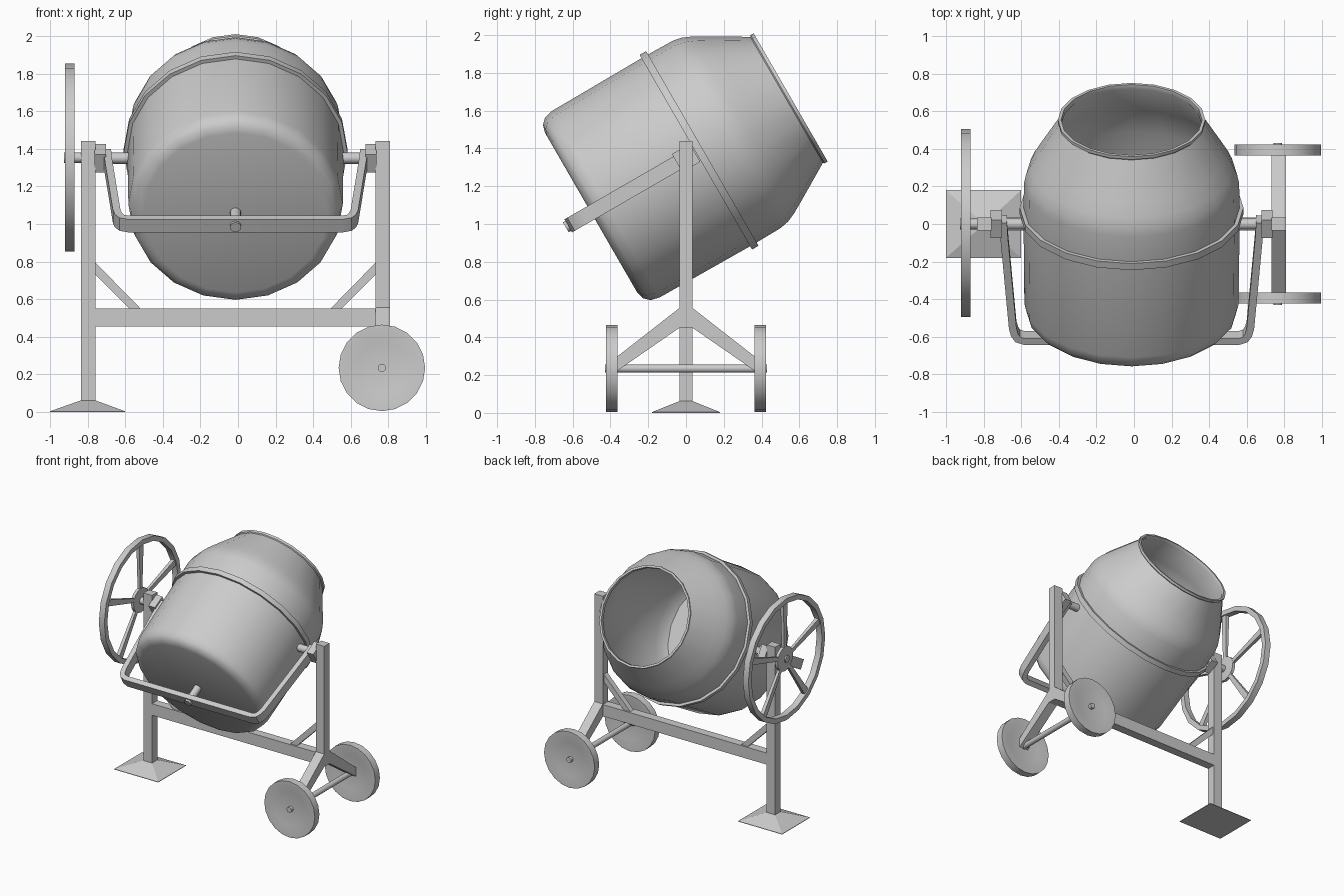
import bpy, bmesh
from math import cos, sin, pi, radians
from mathutils import Matrix, Vector

if "Cube" in bpy.data.objects:
    bpy.data.objects.remove(bpy.data.objects["Cube"])

CX = -0.013            # symmetry plane of the frame
PIVOT = Vector((CX, 0, 1.35))
TILT = Matrix.Translation(PIVOT) @ Matrix.Rotation(radians(-60), 4, 'X')


def finish(name, bm, mat=Matrix(), smooth=None):
    bmesh.ops.remove_doubles(bm, verts=bm.verts, dist=1e-5)
    bmesh.ops.transform(bm, matrix=mat, verts=bm.verts)
    bmesh.ops.recalc_face_normals(bm, faces=bm.faces)
    me = bpy.data.meshes.new(name)
    bm.to_mesh(me)
    bm.free()
    ob = bpy.data.objects.new(name, me)
    bpy.context.collection.objects.link(ob)
    if smooth:
        bpy.ops.object.select_all(action='DESELECT')
        ob.select_set(True)
        bpy.context.view_layer.objects.active = ob
        bpy.ops.object.shade_smooth_by_angle(angle=radians(smooth))
    return ob


def lathe(name, profile, mat, segs=20, smooth=40):
    """Revolve (radius, height) points about local z."""
    bm = bmesh.new()
    rings = [[bm.verts.new((r * cos(2 * pi * i / segs), r * sin(2 * pi * i / segs), h))
              for i in range(segs)] for r, h in profile]
    for a, b, p, q in zip(rings, rings[1:], profile, profile[1:]):
        for i in range(segs):
            j = (i + 1) % segs
            bm.faces.new((a[i], a[j], b[j], b[i]))
    bmesh.ops.dissolve_degenerate(bm, dist=1e-5, edges=bm.edges)
    return finish(name, bm, mat, smooth)


def loft(name, sections, mat=Matrix(), smooth=None):
    """Skin a list of equally sized point loops and cap both ends."""
    bm = bmesh.new()
    rings = [[bm.verts.new(p) for p in s] for s in sections]
    n = len(rings[0])
    for a, b in zip(rings, rings[1:]):
        for i in range(n):
            j = (i + 1) % n
            bm.faces.new((a[i], a[j], b[j], b[i]))
    bm.faces.new(rings[0])
    bm.faces.new(rings[-1])
    return finish(name, bm, mat, smooth)


def rect(x0, x1, y0, y1, z):
    return [(x0, y0, z), (x1, y0, z), (x1, y1, z), (x0, y1, z)]


def box(name, x0, x1, y0, y1, z0, z1, mat=Matrix()):
    return loft(name, [rect(x0, x1, y0, y1, z0), rect(x0, x1, y0, y1, z1)], mat)


def cyl_x(name, x0, x1, r, y, z, segs=12):
    m = Matrix.Translation((0, y, z)) @ Matrix.Rotation(pi / 2, 4, 'Y')
    return lathe(name, [(0, x0), (r, x0), (r, x1), (0, x1)], m, segs)


# Mixing drum: outer wall, rolled rim, inner wall
lathe("drum", [(0, -.58), (.49, -.58), (.53, -.568), (.558, -.54), (.57, -.49), (.575, 0.08),
               (.572, .25), (.562, .30), (.54, .35), (.50, .42), (.385, .615), (.392, .622),
               (.392, .64), (.375, .64), (.372, .615), (.485, .42), (.545, .25), (.555, -.48),
               (.49, -.56), (0, -.56)], TILT)
lathe("drum_band", [(.57, .06), (.595, .06), (.595, .10), (.57, .10)], TILT)
lathe("drum_pin", [(0, -.57), (.03, -.57), (.03, -.735), (0, -.735)], TILT, 12)

# Tilting yoke: flat bar bent into a U round the drum bottom
half = [(.682, .03), (.678, -.06), (.632, -.62), (.622, -.66), (.605, -.687), (.57, -.70)]
path = [Vector(p) for p in half] + [Vector((-x, s)) for x, s in reversed(half)]
sections = []
for i, p in enumerate(path):
    d = (path[min(i + 1, len(path) - 1)] - path[max(i - 1, 0)]).normalized()
    n = Vector((-d.y, d.x)) * .02
    a, b = p + n, p - n
    sections.append([(a.x, -.04, a.y), (b.x, -.04, b.y), (b.x, .04, b.y), (a.x, .04, a.y)])
loft("yoke", sections, TILT, 35)

# Bearings, shafts, posts and braces on both sides
for side, s in (("left", -1), ("right", 1)):
    def span(a, b):
        return sorted((s * a, s * b))
    x0, x1 = span(.69, .75)
    box(side + "_bearing_block", x0, x1, -.055, .055, -.055, .055, TILT)
    x0, x1 = span(.55, .76)
    cyl_x(side + "_drum_shaft", CX + x0, CX + x1, .03, 0, 1.35)
    x0, x1 = span(.745, .822)
    box(side + "_post", CX + x0, CX + x1, -.035, .035, .05 if s < 0 else .45, 1.44)
    brace = [(.75, .80), (.75, .735), (.56, .545), (.50, .545)]
    loft(side + "_brace", [[(CX + s * x, y, z) for x, z in brace] for y in (-.022, .022)])

# Lower crossbar and foot plate
box("crossbar", CX - .75, CX + .75, -.035, .035, .455, .55)
fx = CX - .784
loft("foot_plate", [rect(fx - .203, fx + .197, -.18, .18, 0), rect(fx - .203, fx + .197, -.18, .18, .004),
                    rect(fx - .039, fx + .039, -.035, .035, .062)])

# Wheels on splayed legs with an axle
wx, wz = .765, .235
for side, s in (("front", -1), ("back", 1)):
    leg = [(0, .555), (s * .035, .555), (s * .375, .29), (s * .375, .215), (s * .035, .45), (0, .45)]
    loft(side + "_wheel_leg", [[(x, y, z) for y, z in leg] for x in (CX + .745, CX + .822)])
    m = Matrix.Translation((wx, s * .393, wz)) @ Matrix.Rotation(-s * pi / 2, 4, 'X')
    lathe(side + "_wheel", [(0, -.012), (.06, -.013), (.14, -.019), (.21, -.03), (.23, -.03),
                            (.23, .03), (.21, .03), (.14, .019), (.06, .013), (0, .012)], m)
m = Matrix.Translation((wx, 0, wz)) @ Matrix.Rotation(pi / 2, 4, 'X')
lathe("axle", [(0, -.43), (.022, -.43), (.022, .43), (0, .43)], m, 12)

# Hand wheel: rim, dished hub, shaft and five tapered spokes
hx, hz = -.895, 1.353
hub = Matrix.Translation((hx, .005, hz)) @ Matrix.Rotation(pi / 2, 4, 'Y')
lathe("hand_wheel_rim", [(.46, -.025), (.50, -.025), (.50, .025), (.46, .025), (.46, -.025)], hub)
lathe("hand_wheel_hub", [(0, -.018), (.05, -.018), (.10, -.012), (.10, .012), (.05, .018), (0, .018)], hub, 16)
cyl_x("hand_wheel_shaft", -.925, -.74, .028, 0, hz)
for i in range(5):
    m = Matrix.Translation((hx, .005, hz)) @ Matrix.Rotation(2 * pi * i / 5, 4, 'X')
    loft("hand_wheel_spoke_%d" % (i + 1), [rect(-.01, .01, -.016, .016, .07),
                                           rect(-.015, .015, -.026, .026, .47)], m)
